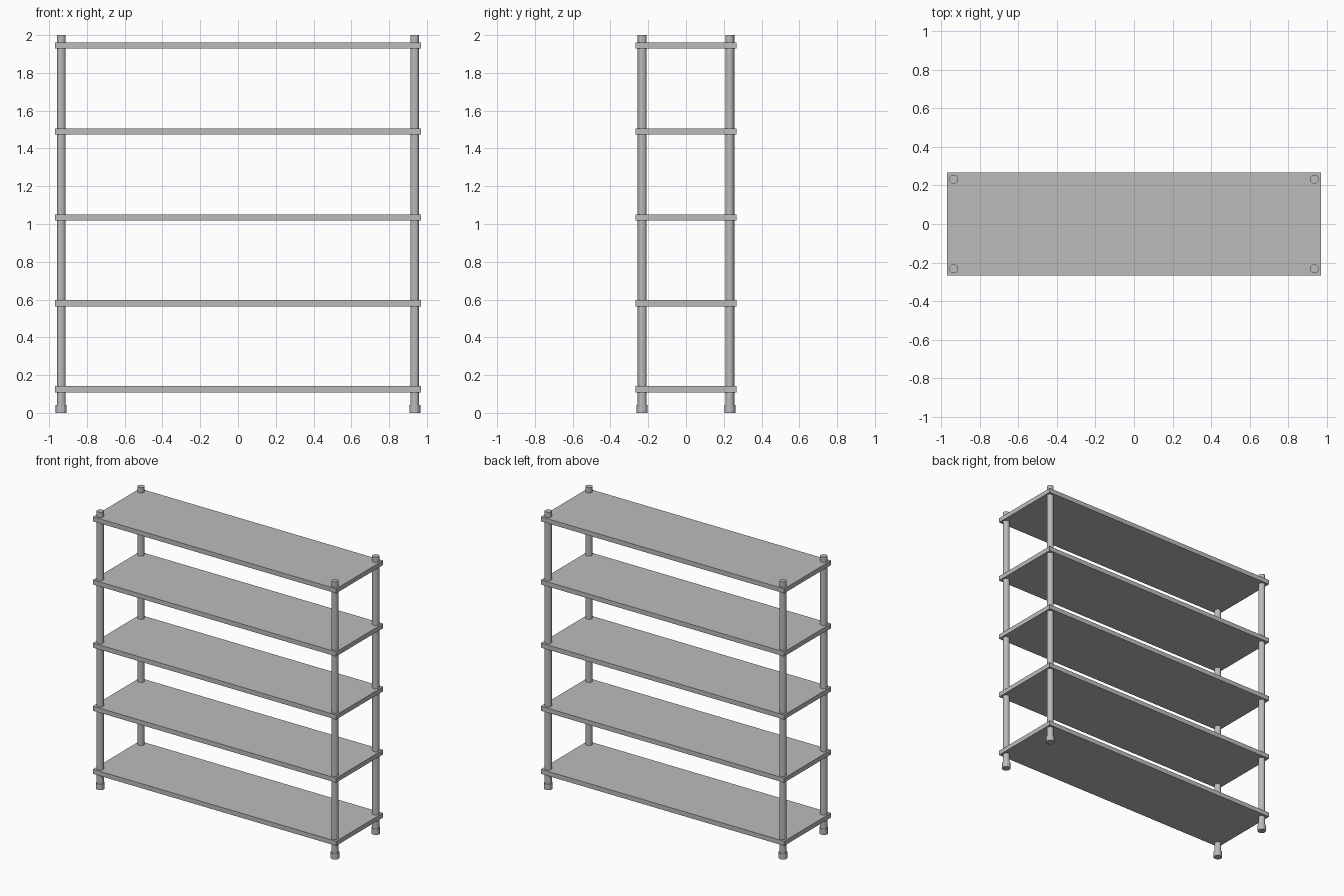
import bpy

# Remove the default cube
cube = bpy.data.objects.get("Cube")
if cube:
    bpy.data.objects.remove(cube, do_unlink=True)

# One flat grey for everything
metal = bpy.data.materials.new("grey_metal")
metal.use_nodes = True
grey = (0.5, 0.5, 0.5, 1)
metal.diffuse_color = grey
metal.node_tree.nodes["Principled BSDF"].inputs["Base Color"].default_value = grey

WIDTH, DEPTH, HEIGHT = 1.94, 0.534, 2.0
POST_X, POST_Y = 0.936, 0.232
SIDES = 12


def finish(name):
    obj = bpy.context.object
    obj.name = name
    obj.data.materials.append(metal)
    return obj


def tube(name, x, y, radius, bottom, top):
    bpy.ops.mesh.primitive_cylinder_add(
        vertices=SIDES, radius=radius, depth=top - bottom,
        location=(x, y, (bottom + top) / 2))
    return finish(name)


# Shelves, evenly spaced
for i in range(5):
    bpy.ops.mesh.primitive_cube_add(size=1, location=(0, 0, 0.125 + i * 0.455))
    shelf = finish(f"shelf_{i + 1}")
    shelf.scale = (WIDTH, DEPTH, 0.033)

# Corner posts, each with a wider foot
for side, x in (("left", POST_X), ("right", -POST_X)):
    for end, y in (("front", -POST_Y), ("back", POST_Y)):
        tube(f"{end}_{side}_post", x, y, 0.0235, 0.005, HEIGHT)
        tube(f"{end}_{side}_foot", x, y, 0.029, 0, 0.042)
